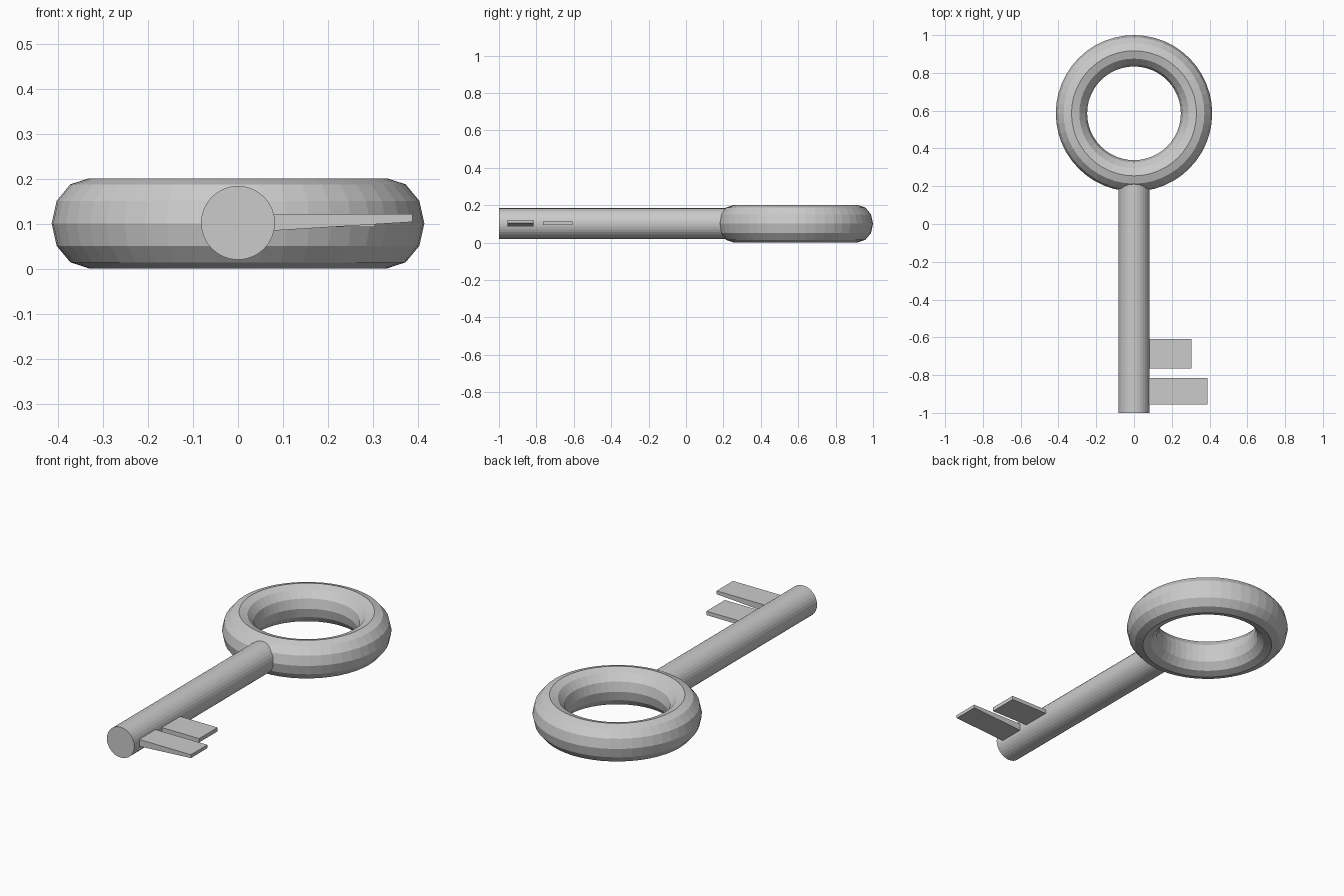
import bpy, bmesh
from math import pi

if "Cube" in bpy.data.objects:
    bpy.data.objects.remove(bpy.data.objects["Cube"])

Z = 0.102  # height of the key's centre plane


def tooth(name, x1, y0, y1, inner_z, tip_z):
    """Bit plate running out from the shaft; z ranges given at shaft and tip."""
    bm = bmesh.new()
    x0 = 0.05
    ends = []
    for y in (y0, y1):
        ends.append([bm.verts.new(p) for p in (
            (x0, y, inner_z[0]), (x1, y, tip_z[0]),
            (x1, y, tip_z[1]), (x0, y, inner_z[1]))])
    a, b = ends
    bm.faces.new(a)
    bm.faces.new(b[::-1])
    for i in range(4):
        j = (i + 1) % 4
        bm.faces.new((a[j], a[i], b[i], b[j]))
    bmesh.ops.recalc_face_normals(bm, faces=bm.faces)
    mesh = bpy.data.meshes.new(name)
    bm.to_mesh(mesh)
    bm.free()
    bpy.context.collection.objects.link(bpy.data.objects.new(name, mesh))


# Ring handle, slightly stretched in height
bpy.ops.mesh.primitive_torus_add(major_segments=48, minor_segments=12,
                                 major_radius=0.331, minor_radius=0.083,
                                 location=(0, 0.586, 0.101))
ring = bpy.context.object
ring.name = "ring_handle"
ring.scale.z = 0.1 / 0.083

# Round shaft, its end buried in the ring
y0, y1 = -1.0, 0.25
bpy.ops.mesh.primitive_cylinder_add(vertices=32, radius=0.082, depth=y1 - y0,
                                    location=(0, (y0 + y1) / 2, Z),
                                    rotation=(pi / 2, 0, 0))
bpy.context.object.name = "shaft"

# Teeth: long one tapers underneath, short one is flat
tooth("long_tooth", 0.388, -0.955, -0.815, (0.083, 0.122), (0.104, 0.122))
tooth("short_tooth", 0.304, -0.765, -0.608, (0.093, 0.114), (0.093, 0.114))
